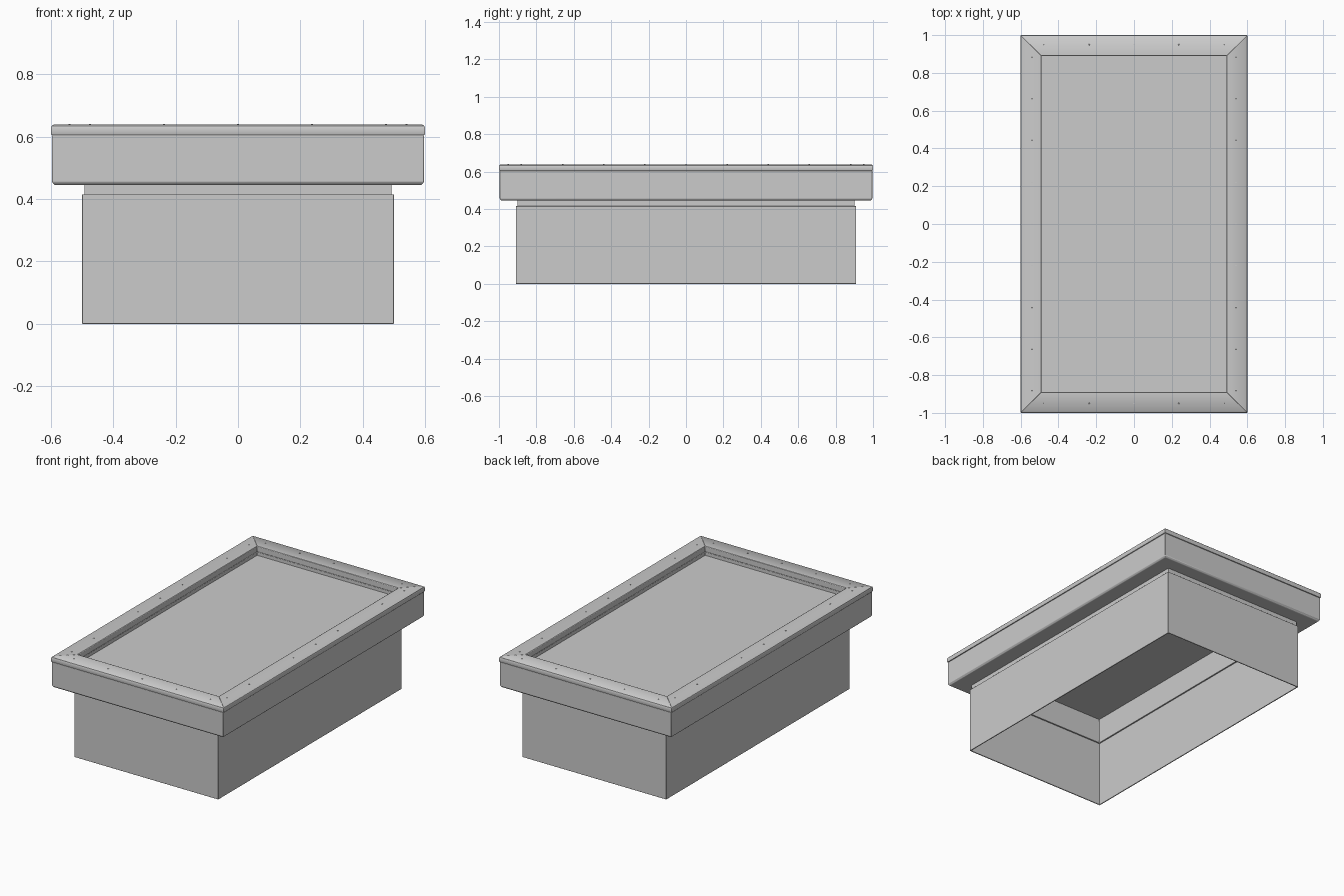
import bpy, bmesh, math

cube = bpy.data.objects.get("Cube")
if cube:
    bpy.data.objects.remove(cube, do_unlink=True)

grey = bpy.data.materials.new("light grey")
grey.use_nodes = True
colour = (0.6, 0.6, 0.6, 1)
grey.diffuse_color = colour
grey.node_tree.nodes["Principled BSDF"].inputs["Base Color"].default_value = colour


def finish(name, bm, bevel=0.0, segments=2):
    """Turn a bmesh into a smooth-shaded object with softened edges."""
    bmesh.ops.recalc_face_normals(bm, faces=bm.faces[:])
    mesh = bpy.data.meshes.new(name)
    bm.to_mesh(mesh)
    bm.free()
    mesh.materials.append(grey)
    obj = bpy.data.objects.new(name, mesh)
    bpy.context.collection.objects.link(obj)
    bpy.ops.object.select_all(action="DESELECT")
    obj.select_set(True)
    bpy.context.view_layer.objects.active = obj
    if bevel:
        mod = obj.modifiers.new("soft edges", "BEVEL")
        mod.width = bevel
        mod.segments = segments
        mod.limit_method = "ANGLE"
    bpy.ops.object.shade_smooth_by_angle(angle=math.radians(35))
    return obj


def corners(hx, hy, inset, z):
    x, y = hx - inset, hy - inset
    return [(-x, -y, z), (x, -y, z), (x, y, z), (-x, y, z)]


def ring(name, hx, hy, profile, bevel):
    """Sweep a closed (inset, z) profile around a rectangle."""
    bm = bmesh.new()
    loops = [[bm.verts.new(p) for p in corners(hx, hy, i, z)] for i, z in profile]
    for a, b in zip(loops, loops[1:] + loops[:1]):
        for k in range(4):
            n = (k + 1) % 4
            bm.faces.new((a[k], a[n], b[n], b[k]))
    return finish(name, bm, bevel)


def rail(name, side, hx, hy, profile):
    """One straight side of the rim with mitred ends."""
    bm = bmesh.new()
    ends = []
    for k in (side, (side + 1) % 4):
        ends.append([bm.verts.new(corners(hx, hy, i, z)[k]) for i, z in profile])
    a, b = ends
    for j in range(len(profile)):
        n = (j + 1) % len(profile)
        bm.faces.new((a[j], a[n], b[n], b[j]))
    bm.faces.new(a)
    bm.faces.new(b)
    return finish(name, bm, 0.001, 1)


# Open-bottomed base box and the narrower collar rising out of it
ring("base_walls", 0.5, 0.91, [(0, 0), (0, 0.415), (0.012, 0.415), (0.006, 0)], 0.0015)
ring("inner_collar", 0.492, 0.902,
     [(0, 0.41), (0, 0.57), (0.012, 0.57), (0.012, 0.41)], 0.001)

# Overhanging skirt with chamfered lower edge
ring("frame_skirt", 0.596, 0.996,
     [(0.008, 0.445), (0, 0.454), (0, 0.605), (0.106, 0.605), (0.106, 0.445)], 0.003)

# Four mitred rails with a rounded outer lip
rim = [(0.002, 0.605), (0, 0.609), (0, 0.628), (0.003, 0.635), (0.01, 0.639),
       (0.109, 0.639), (0.111, 0.637), (0.111, 0.605)]
for side, label in enumerate(("front", "left", "back", "right")):
    rail(label + "_rail", side, 0.6, 1.0, rim)

# Recessed panel
bm = bmesh.new()
bmesh.ops.create_cube(bm, size=1)
bmesh.ops.scale(bm, vec=(0.982, 1.79, 0.014), verts=bm.verts)
bmesh.ops.translate(bm, vec=(0, 0, 0.575), verts=bm.verts)
finish("recessed_panel", bm)

# Small screw heads along the rails
spots = [(s * 0.54, 0.22 * k) for s in (-1, 1) for k in range(-4, 5)]
spots += [(0.237 * k, s * 0.95) for s in (-1, 1) for k in range(-2, 3)]
bm = bmesh.new()
for x, y in spots:
    made = bmesh.ops.create_cone(bm, cap_ends=True, segments=10,
                                 radius1=0.005, radius2=0.003, depth=0.004)
    bmesh.ops.translate(bm, vec=(x, y, 0.639), verts=made["verts"])
finish("rail_screws", bm)
